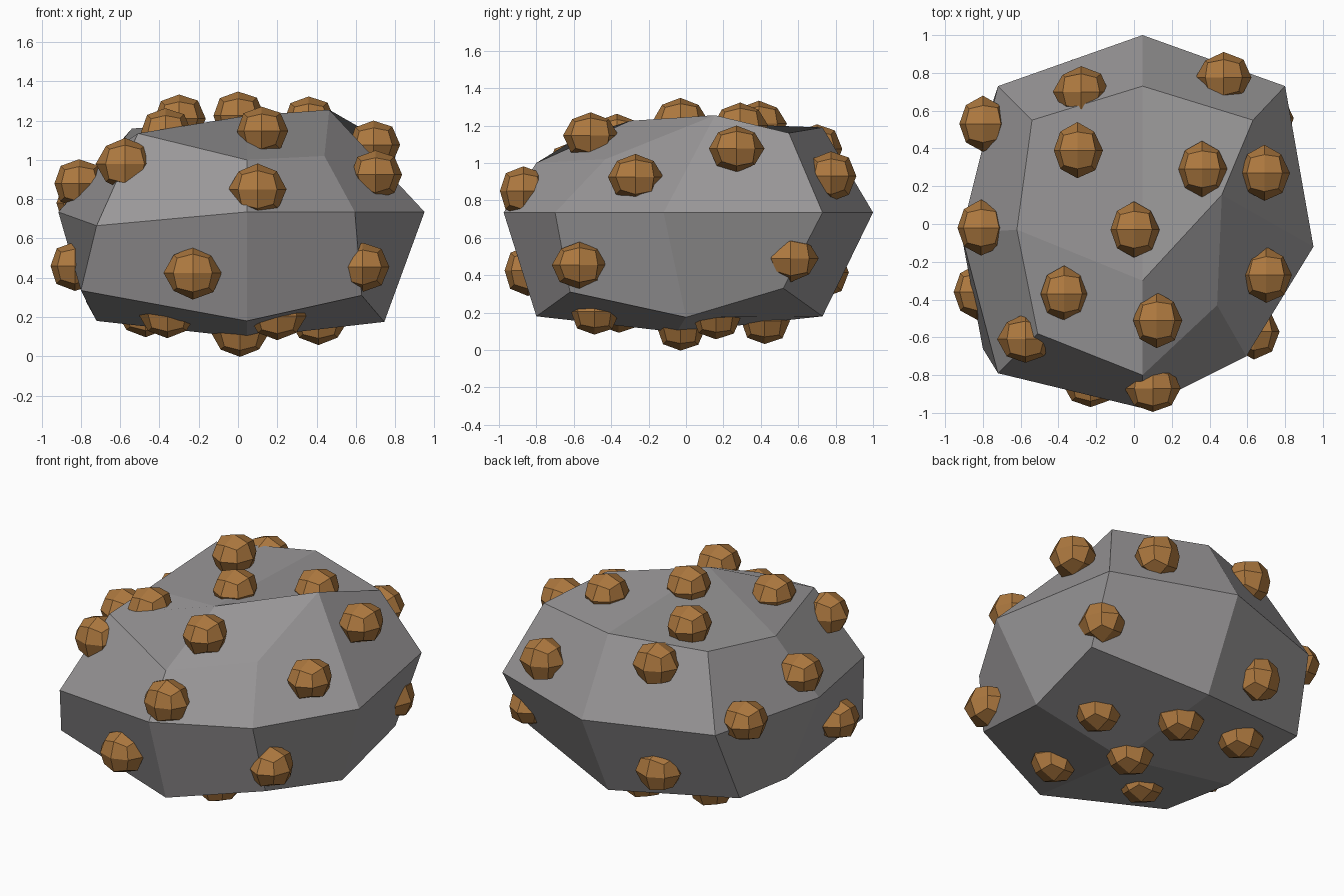
import bpy, bmesh, random
from math import pi

if "Cube" in bpy.data.objects:
    bpy.data.objects.remove(bpy.data.objects["Cube"])


def cube_ball():
    """Cube split into a 2x2 grid per side: coordinates are all -1, 0 or 1."""
    bm = bmesh.new()
    bmesh.ops.create_cube(bm, size=2)
    bmesh.ops.subdivide_edges(bm, edges=bm.edges[:], cuts=1, use_grid_fill=True)
    return bm


def to_mesh(bm, name, colour):
    bmesh.ops.recalc_face_normals(bm, faces=bm.faces[:])
    mesh = bpy.data.meshes.new(name)
    bm.to_mesh(mesh)
    bm.free()
    mat = bpy.data.materials.new(name)
    mat.diffuse_color = (*colour, 1)
    mat.use_nodes = True
    mat.node_tree.nodes["Principled BSDF"].inputs["Base Color"].default_value = mat.diffuse_color
    mesh.materials.append(mat)
    return mesh


def add(mesh, name):
    ob = bpy.data.objects.new(name, mesh)
    bpy.context.collection.objects.link(ob)
    return ob


# Boulder: each ring runs round from the back through right, front and left
around = [(0, 1), (1, 1), (1, 0), (1, -1), (0, -1), (-1, -1), (-1, 0), (-1, 1)]
rings = {
    1: [(.045, .73, 1.19), (.63, .55, 1.16), (.465, .155, 1.255), (.44, -.43, 1.02),
        (.045, -.80, 1.0), (-.51, -.58, 1.135), (-.62, -.03, 1.06), (-.54, .55, 1.16)],
    0: [(.045, 1.0, .735), (.80, .73, .735), (.95, -.12, .735), (.595, -.70, .735),
        (.045, -.975, .735), (-.72, -.79, .665), (-.915, -.05, .735), (-.72, .73, .735)],
    -1: [(.045, .73, .18), (.76, .52, .33), (.745, 0, .175), (.63, -.62, .31),
         (.045, -.80, .18), (-.80, -.66, .335), (-.72, 0, .18), (-.775, .56, .28)],
}
shape = {(0, 0, 1): (.045, -.30, 1.225), (0, 0, -1): (.045, -.05, .095)}
for k, ring in rings.items():
    for (i, j), p in zip(around, ring):
        shape[(i, j, k)] = p

bm = cube_ball()
for v in bm.verts:
    v.co = shape[tuple(round(c) for c in v.co)]
add(to_mesh(bm, "boulder", (.32, .31, .315)), "boulder")

# Ore nugget: one slightly uneven faceted ball shared by all copies
random.seed(4)
bm = cube_ball()
for v in bm.verts:
    n = v.co.normalized() * random.uniform(.95, 1.06)
    v.co = (n.x * .13, n.y * .143, n.z * .125)
nugget = to_mesh(bm, "ore_nugget", (.42, .19, .05))

# Nuggets half sunk in the boulder; those facing front or back are turned sideways
sides_and_top = [
    (-.80, .53, .78), (-.30, .39, 1.21), (.36, .29, 1.20), (.69, .27, 1.077),
    (0, -.03, 1.225), (-.81, -.02, .88), (-.37, -.37, 1.14), (.70, -.27, .925),
    (.12, -.51, 1.148), (-.83, -.36, .46), (.635, -.57, .455), (.71, .56, .49),
]
front_and_back = [
    (-.28, .70, 1.075), (.475, .775, .93), (-.575, -.61, .98), (.10, -.87, .85),
    (-.23, -.845, .425), (-.325, .735, .415),
]
underside = [
    (.01, -.03, .12), (.41, .16, .18), (0, .42, .155), (-.47, .40, .22),
    (.20, -.49, .205), (-.36, -.36, .215),
]
groups = [("upper_nugget", sides_and_top, (0, 0, 0), 1),
          ("end_nugget", front_and_back, (0, 0, pi / 2), 1.07),
          ("under_nugget", underside, (pi, 0, pi / 2), 1)]
for name, spots, turn, height in groups:
    for n, spot in enumerate(spots):
        ob = add(nugget, f"{name}_{n + 1}")
        ob.location = spot
        ob.rotation_euler = turn
        ob.scale.z = height
